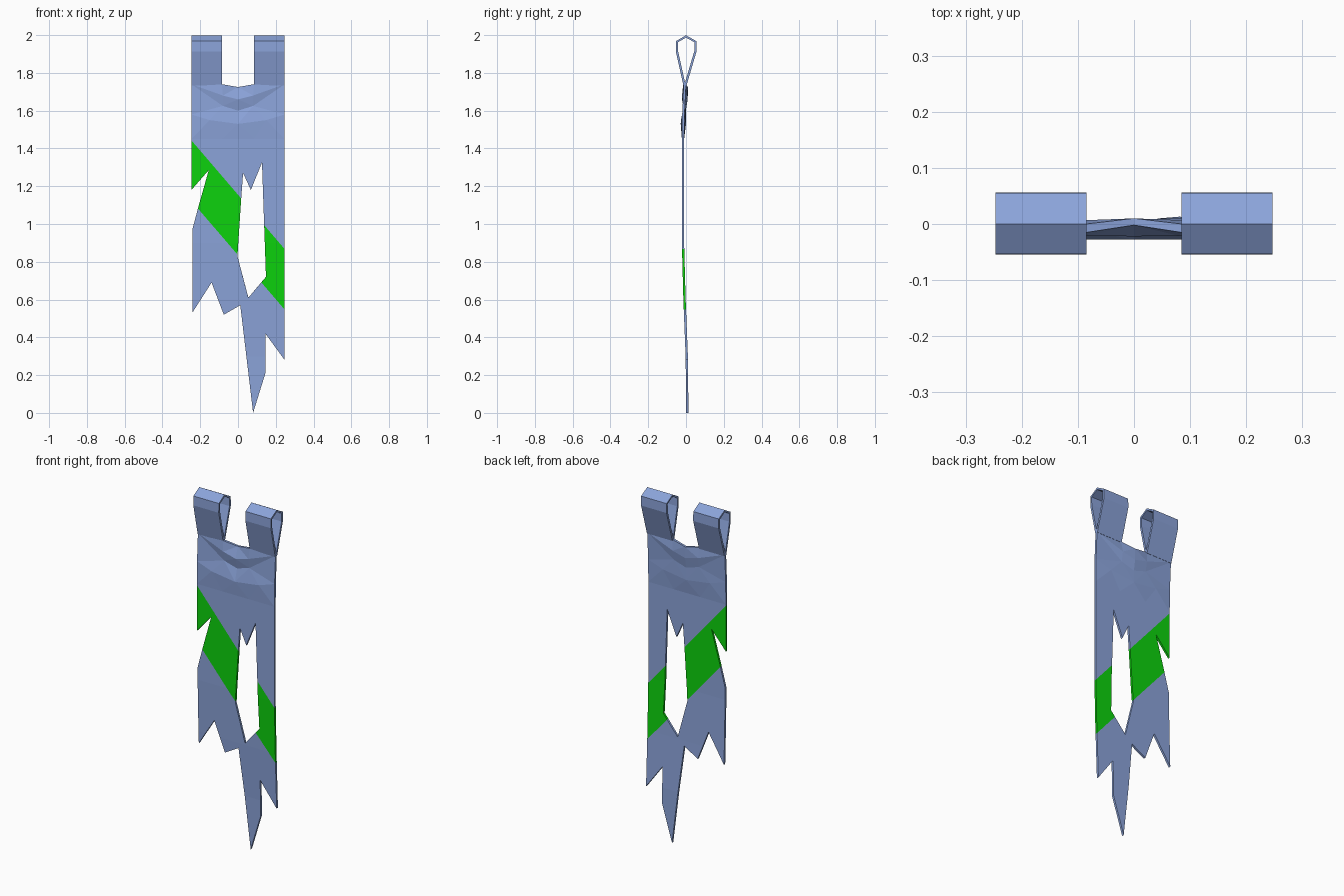
import bpy, bmesh
from mathutils import Vector

if "Cube" in bpy.data.objects:
    bpy.data.objects.remove(bpy.data.objects["Cube"])


def material(name, rgb):
    m = bpy.data.materials.new(name)
    m.use_nodes = True
    m.diffuse_color = (*rgb, 1)
    m.node_tree.nodes["Principled BSDF"].inputs["Base Color"].default_value = (*rgb, 1)
    return m


BLUE = material("faded blue cloth", (0.26, 0.37, 0.70))
GREEN = material("bright green stripe", (0.004, 0.65, 0.004))
HALF = 0.247
THICK = 0.012


def finish(bm, name, solid=0):
    mesh = bpy.data.meshes.new(name)
    bm.to_mesh(mesh)
    bm.free()
    obj = bpy.data.objects.new(name, mesh)
    bpy.context.collection.objects.link(obj)
    for m in (BLUE, GREEN):
        mesh.materials.append(m)
    if solid:
        mod = obj.modifiers.new("thickness", "SOLIDIFY")
        mod.thickness = solid
        mod.offset = 0
    return obj


def hang(z):
    """Gentle forward sag of the cloth at a given height."""
    keys = [(0, 0.007), (0.3, 0.004), (0.6, -0.008), (0.9, -0.016), (1.5, -0.016)]
    for (z0, y0), (z1, y1) in zip(keys, keys[1:]):
        if z <= z1:
            return y0 + (y1 - y0) * (z - z0) / (z1 - z0)
    return keys[-1][1]


# Torn cloth: ragged outline with one long hole
outline = [(-HALF, 1.45), (-HALF, 1.18), (-0.155, 1.285), (-0.21, 1.09), (-0.242, 0.97),
           (-0.242, 0.53), (-0.14, 0.69), (-0.075, 0.52), (0.012, 0.57), (0.08, 0),
           (0.145, 0.21), (0.145, 0.42), (HALF, 0.28), (HALF, 1.45)]
hole = [(0.027, 1.27), (0.068, 1.18), (0.127, 1.325), (0.148, 0.72), (0.055, 0.61),
        (-0.003, 0.83), (0.018, 1.15)]
bm = bmesh.new()
for loop in (outline, hole):
    vs = [bm.verts.new((x, 0, z)) for x, z in loop]
    for a, b in zip(vs, vs[1:] + vs[:1]):
        bm.edges.new((a, b))
bmesh.ops.triangle_fill(bm, edges=bm.edges[:], use_beauty=True, normal=(0, -1, 0))


def cut(point, normal):
    bmesh.ops.bisect_plane(bm, geom=bm.verts[:] + bm.edges[:] + bm.faces[:],
                           plane_co=point, plane_no=normal, dist=1e-5)


# Diagonal stripe, cut between two parallel lines
SLOPE, LOW, HIGH = 1.165, 0.835, 1.155
for level in (LOW, HIGH):
    cut((0, 0, level), Vector((SLOPE, 0, 1)).normalized())
for f in bm.faces:
    c = f.calc_center_median()
    f.material_index = int(LOW < c.z + SLOPE * c.x < HIGH)
for level in (0.3, 0.6, 0.9):
    cut((0, 0, level), (0, 0, 1))
for v in bm.verts:
    v.co.y = hang(v.co.z)
bmesh.ops.recalc_face_normals(bm, faces=bm.faces[:])
finish(bm, "torn_cloth", THICK)

# Draped collar: each row gives (z, front y, back y) at the edge, middle and centre
rows = [[(1.74, -0.012, 0), (1.74, -0.015, 0), (1.725, -0.002, 0.010)],
        [(1.74, -0.012, 0), (1.68, -0.021, 0.007), (1.66, -0.022, 0.009)],
        [(1.74, -0.012, 0), (1.625, -0.012, -0.002), (1.60, -0.009, -0.001)],
        [(1.58, -0.020, -0.008), (1.55, -0.027, -0.003), (1.53, -0.028, 0)],
        [(1.45, -0.022, -0.010)] * 3]
stations = (HALF, 0.085, 0)
bm = bmesh.new()
rings = []
for i, row in enumerate(rows):
    xs = stations if i in (0, 4) else (HALF, 0.075 + 0.025 * i, 0) if i == 3 else (HALF, 0.08, 0)
    pts = list(zip(xs, row))
    across = [(-x, r) for x, r in pts] + [(x, r) for x, r in pts[1::-1]]
    ring = [(x, r[1], r[0]) for x, r in across] + [(x, r[2], r[0]) for x, r in across[::-1]]
    rings.append([bm.verts.new(p) for p in ring])
n = len(rings[0])
for upper, lower in zip(rings, rings[1:]):
    for k in range(n):
        j = (k + 1) % n
        bm.faces.new((upper[k], lower[k], lower[j], upper[j]))
for k in range(n // 2 - 1):
    bm.faces.new((rings[0][k], rings[0][k + 1], rings[0][n - 2 - k], rings[0][n - 1 - k]))
bmesh.ops.remove_doubles(bm, verts=bm.verts[:], dist=1e-4)
bmesh.ops.triangulate(bm, faces=bm.faces[:])
bmesh.ops.recalc_face_normals(bm, faces=bm.faces[:])
finish(bm, "draped_collar")

# Two hanging loops at the top
profile = [(-0.008, 1.735), (-0.048, 1.915), (-0.048, 1.965), (0, 1.993),
           (0.050, 1.965), (0.050, 1.915), (-0.003, 1.735)]
for side, name in ((1, "left_hanging_loop"), (-1, "right_hanging_loop")):
    bm = bmesh.new()
    strips = [[bm.verts.new((side * x, y, z)) for y, z in profile] for x in (0.085, HALF)]
    for k in range(len(profile) - 1):
        bm.faces.new((strips[0][k], strips[0][k + 1], strips[1][k + 1], strips[1][k]))
    bmesh.ops.recalc_face_normals(bm, faces=bm.faces[:])
    finish(bm, name, THICK)
